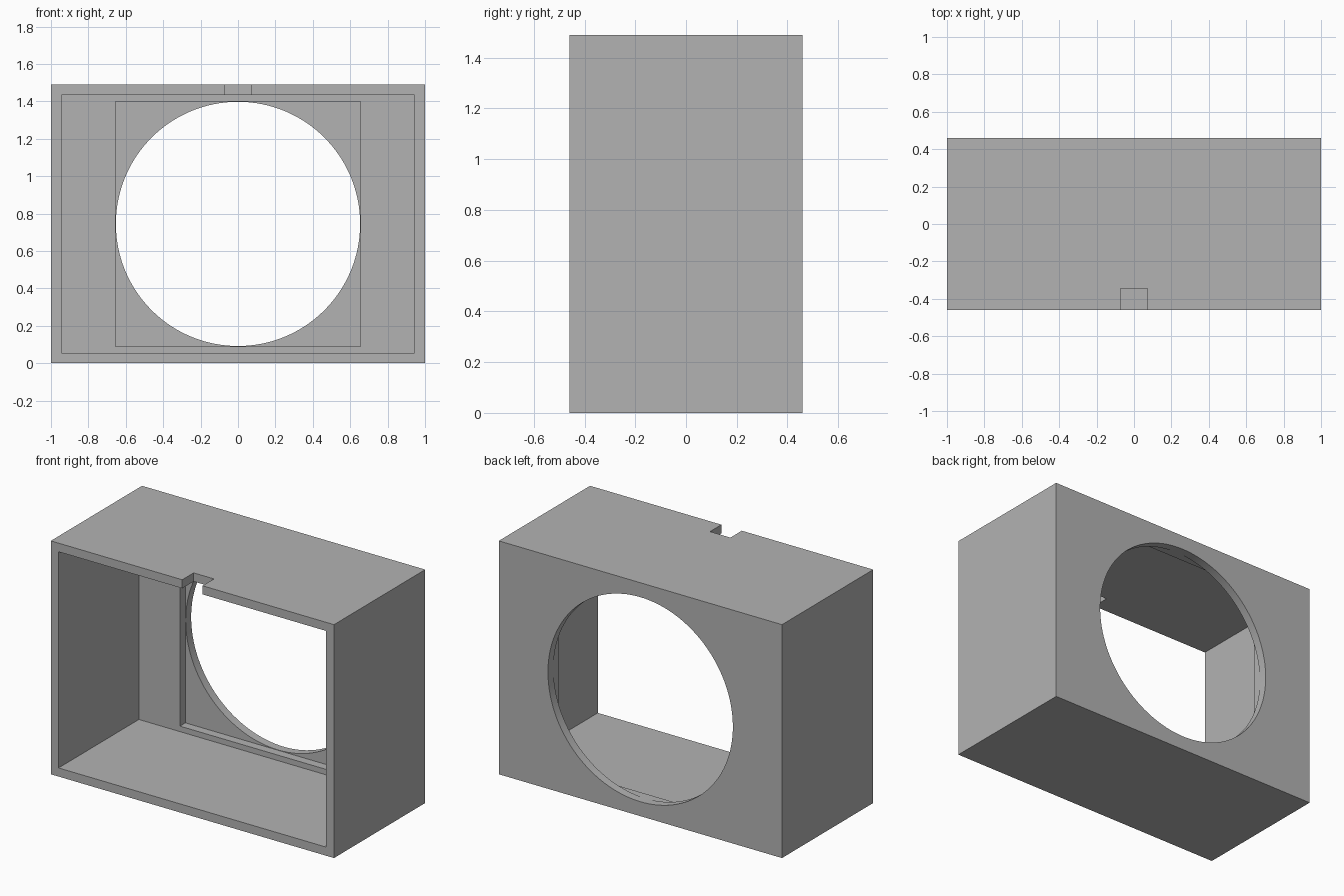
import bpy
import bmesh
import math
from mathutils import Matrix, Vector

default = bpy.data.objects.get("Cube")
if default:
    bpy.data.objects.remove(default, do_unlink=True)

WIDTH, DEPTH, HEIGHT = 2.0, 0.92, 1.49
WALL = 0.055
FRONT, BACK = -DEPTH / 2, DEPTH / 2
MID = HEIGHT / 2
RADIUS = 0.653

grey = bpy.data.materials.new("plain grey")
grey.use_nodes = True
grey.diffuse_color = (0.45, 0.45, 0.45, 1)
grey.node_tree.nodes["Principled BSDF"].inputs["Base Color"].default_value = grey.diffuse_color


def add_object(name, bm):
    mesh = bpy.data.meshes.new(name)
    bm.to_mesh(mesh)
    bm.free()
    mesh.materials.append(grey)
    obj = bpy.data.objects.new(name, mesh)
    bpy.context.collection.objects.link(obj)
    return obj


def block(name, low, high):
    low, high = Vector(low), Vector(high)
    bm = bmesh.new()
    bmesh.ops.create_cube(bm, size=1, matrix=Matrix.Translation((low + high) / 2)
                          @ Matrix.Diagonal((*(high - low), 1)))
    return add_object(name, bm)


def cylinder(name, radius, y0, y1):
    bm = bmesh.new()
    bmesh.ops.create_cone(bm, cap_ends=True, segments=128, radius1=radius, radius2=radius,
                          depth=y1 - y0, matrix=Matrix.Translation((0, (y0 + y1) / 2, MID))
                          @ Matrix.Rotation(math.pi / 2, 4, "X"))
    return add_object(name, bm)


# Outer housing
housing = block("housing", (-WIDTH / 2, FRONT, 0), (WIDTH / 2, BACK, HEIGHT))

# Open-front cavity, shallow square recess, round opening and top notch
inner = WIDTH / 2 - WALL
square = RADIUS + 0.002
cutters = [
    block("cavity_cutter", (-inner, FRONT - 0.1, WALL), (inner, BACK - 2 * WALL, HEIGHT - WALL)),
    block("recess_cutter", (-square, 0, MID - square), (square, BACK - WALL, MID + square)),
    cylinder("opening_cutter", RADIUS, 0, BACK + 0.1),
    block("notch_cutter", (-0.072, FRONT - 0.1, HEIGHT - 0.2), (0.072, -0.345, HEIGHT + 0.1)),
]
bpy.context.view_layer.objects.active = housing
housing.select_set(True)
for cutter in cutters:
    cutter.hide_render = True
    cut = housing.modifiers.new(cutter.name, "BOOLEAN")
    cut.operation = "DIFFERENCE"
    cut.solver = "EXACT"
    cut.object = cutter
    bpy.ops.object.modifier_apply(modifier=cut.name)
    bpy.data.objects.remove(cutter, do_unlink=True)

# Smooth round opening, crisp box edges
bpy.ops.object.shade_smooth_by_angle(angle=math.radians(30))
